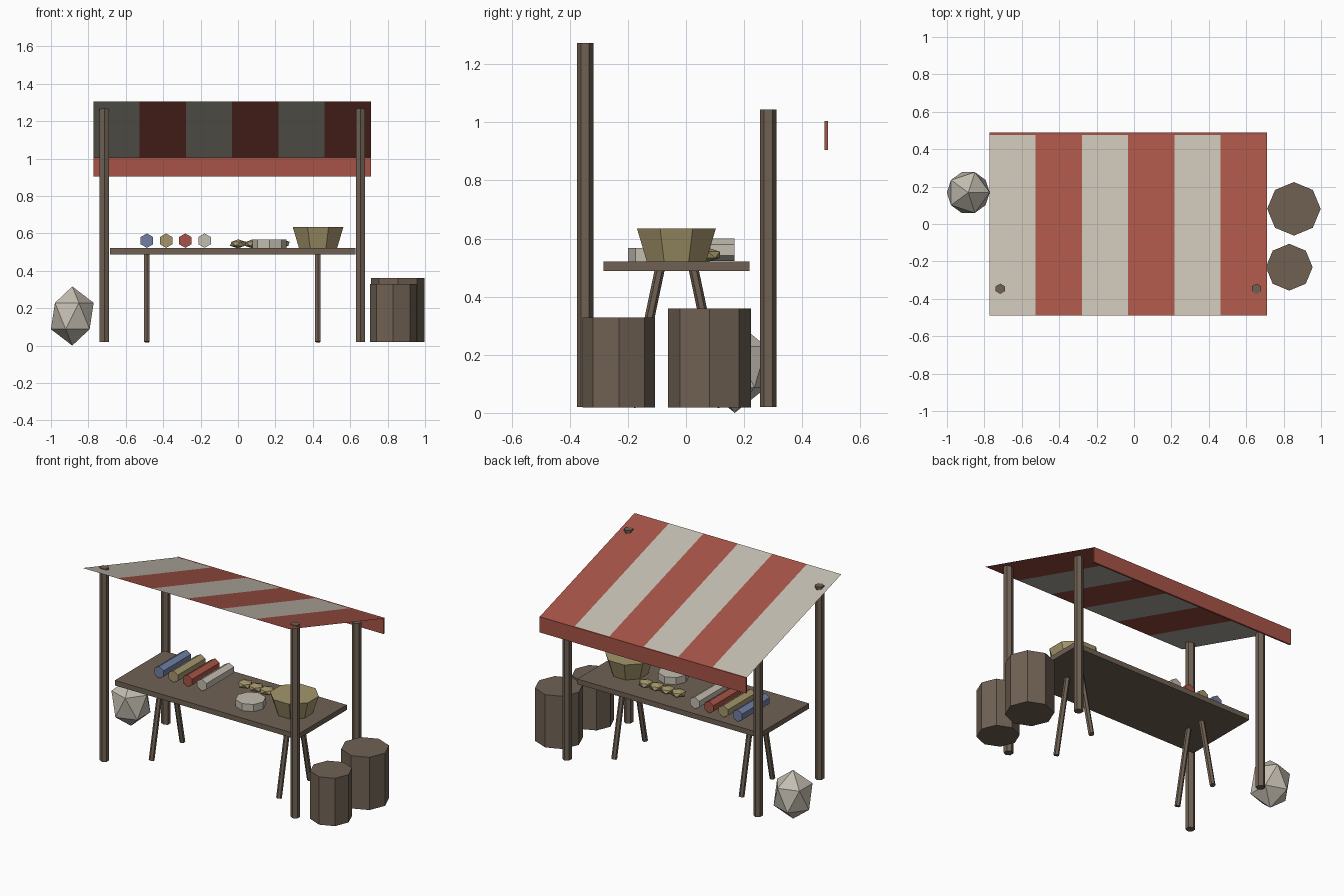
import bpy, bmesh, math
from mathutils import Vector, Matrix

cube = bpy.data.objects.get("Cube")
if cube:
    bpy.data.objects.remove(cube, do_unlink=True)


def material(name, rgb):
    m = bpy.data.materials.new(name)
    m.use_nodes = True
    m.diffuse_color = (*rgb, 1)
    m.node_tree.nodes["Principled BSDF"].inputs["Base Color"].default_value = (*rgb, 1)
    return m


wood = material("brown wood", (0.16, 0.12, 0.088))
cream = material("cream", (0.55, 0.51, 0.44))
red = material("faded red", (0.385, 0.088, 0.063))
straw = material("straw yellow", (0.37, 0.30, 0.145))
blue = material("dusty blue", (0.165, 0.215, 0.37))


def finish(name, bm, *mats):
    mesh = bpy.data.meshes.new(name)
    bm.to_mesh(mesh)
    bm.free()
    for m in mats:
        mesh.materials.append(m)
    obj = bpy.data.objects.new(name, mesh)
    bpy.context.collection.objects.link(obj)
    return obj


def prism(name, start, end, r0, r1, sides, mat, turn=0):
    """Straight or tapered prism running from start to end."""
    a, b = Vector(start), Vector(end)
    spin = Vector((0, 0, 1)).rotation_difference(b - a).to_matrix().to_4x4()
    mx = Matrix.Translation((a + b) / 2) @ spin @ Matrix.Rotation(math.radians(turn), 4, "Z")
    bm = bmesh.new()
    bmesh.ops.create_cone(bm, cap_ends=True, segments=sides, radius1=r0, radius2=r1,
                          depth=(b - a).length, matrix=mx)
    return finish(name, bm, mat)


def box(name, low, high, mat):
    a, b = Vector(low), Vector(high)
    bm = bmesh.new()
    bmesh.ops.create_cube(bm, size=1, matrix=Matrix.Translation((a + b) / 2) @ Matrix.Diagonal((*(b - a), 1)))
    return finish(name, bm, mat)


def nugget(name, centre, scale, mat):
    """Twenty-sided lump."""
    bm = bmesh.new()
    bmesh.ops.create_icosphere(bm, subdivisions=1, radius=1,
                               matrix=Matrix.Translation(centre) @ Matrix.Diagonal((*scale, 1)))
    return finish(name, bm, mat)


# Awning: a single sloping sheet in six stripes
LEFT, RIGHT, STRIPES = -0.773, 0.711, 6
bm = bmesh.new()
rows = []
for i in range(STRIPES + 1):
    x = LEFT + (RIGHT - LEFT) * i / STRIPES
    rows.append((bm.verts.new((x, -0.488, 1.304)), bm.verts.new((x, 0.48, 1.004))))
for i, (p, q) in enumerate(zip(rows, rows[1:])):
    bm.faces.new((p[0], q[0], q[1], p[1])).material_index = i % 2
finish("awning", bm, cream, red)
box("awning_valance", (LEFT, 0.477, 0.904), (RIGHT, 0.488, 1.005), red)

# Corner posts and trestle legs
for side, x in (("right", -0.715), ("left", 0.655)):
    prism("front_post_" + side, (x, -0.347, 0.02), (x, -0.347, 1.272), 0.028, 0.028, 6, wood)
    prism("back_post_" + side, (x, 0.283, 0.02), (x, 0.283, 1.044), 0.028, 0.028, 6, wood)
for side, x in (("right", -0.487), ("left", 0.427)):
    for end, s in (("front", -1), ("back", 1)):
        prism(f"table_leg_{end}_{side}", (x, -0.032 + s * 0.158, 0.02),
              (x, -0.032 + s * 0.058, 0.495), 0.017, 0.017, 6, wood)

# Table top
box("table_top", (-0.685, -0.284, 0.488), (0.627, 0.219, 0.521), wood)

# Cloth rolls
for i, (colour, mat) in enumerate((("blue", blue), ("yellow", straw), ("red", red), ("cream", cream))):
    x = -0.487 + i * 0.1027
    prism("cloth_roll_" + colour, (x, -0.115, 0.561), (x, 0.167, 0.561), 0.0385, 0.0385, 6, mat)

# Loaves, bowl and basket
for i in range(4):
    nugget(f"loaf_{i + 1}", (i * 0.078, 0.076, 0.544), (0.048, 0.048, 0.024), straw)
prism("bowl", (0.168, -0.11, 0.52), (0.168, -0.11, 0.567), 0.09, 0.09, 8, cream)
prism("basket", (0.428, -0.033, 0.52), (0.428, -0.033, 0.635), 0.11, 0.147, 8, straw, 22.5)

# Barrels and sack beside the stall
prism("large_barrel", (0.855, 0.081, 0.018), (0.855, 0.081, 0.36), 0.143, 0.143, 8, wood)
prism("small_barrel", (0.83, -0.231, 0.018), (0.83, -0.231, 0.328), 0.125, 0.125, 8, wood)
nugget("sack", (-0.886, 0.168, 0.158), (0.128, 0.128, 0.158), cream)
